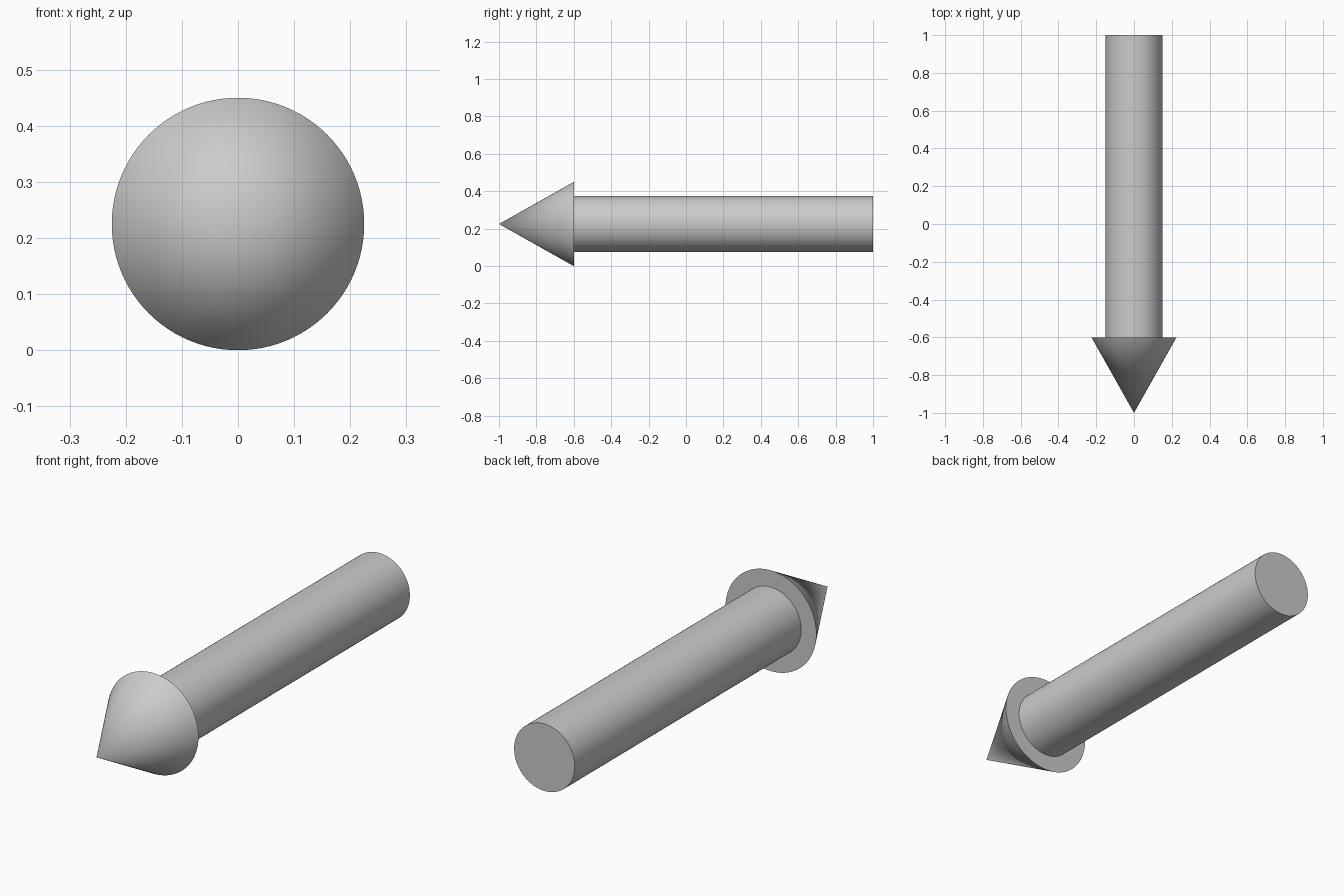
import bpy
from math import radians

if "Cube" in bpy.data.objects:
    bpy.data.objects.remove(bpy.data.objects["Cube"])

HEAD_R = 0.225   # head radius, also the height of the axis
SHAFT_R = 0.15
SIDES = 96


def along_y(name, r_back, r_front, y_back, y_front):
    """Smooth round solid lying along the y axis."""
    bpy.ops.mesh.primitive_cone_add(
        vertices=SIDES, radius1=r_back, radius2=r_front,
        depth=y_back - y_front,
        location=(0, (y_back + y_front) / 2, HEAD_R),
        rotation=(radians(90), 0, 0))
    obj = bpy.context.object
    obj.name = name
    bpy.ops.object.shade_smooth_by_angle(angle=radians(30))
    return obj


# Pointed head at the front
along_y("arrow_head", HEAD_R, 0, -0.6, -1.0)
# Straight round shaft behind it
along_y("arrow_shaft", SHAFT_R, SHAFT_R, 1.0, -0.6)
